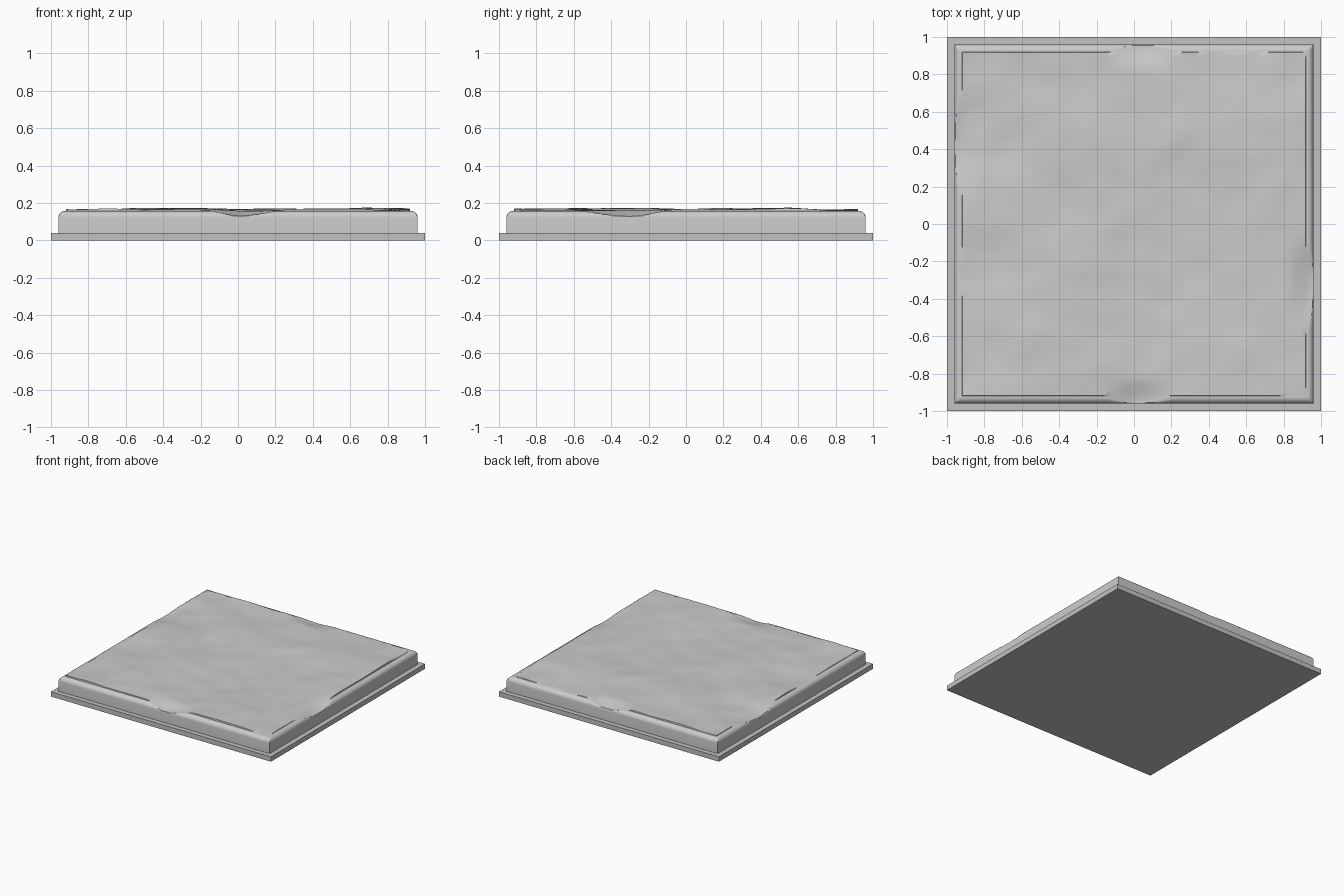
import bpy
import bmesh
import math
from mathutils import Vector, noise

cube = bpy.data.objects.get("Cube")
if cube:
    bpy.data.objects.remove(cube, do_unlink=True)

HALF = 0.96       # half width of the slab
BASE_TOP = 0.04   # thickness of the base plate
ROUND = 0.035     # radius of the slab's rounded rim
RIM_TOP = 0.157
LIP = 0.04        # distance from the slab's side to the worn surface


def material(name, grey):
    mat = bpy.data.materials.new(name)
    mat.use_nodes = True
    color = (grey, grey, grey, 1)
    mat.diffuse_color = color
    mat.node_tree.nodes["Principled BSDF"].inputs["Base Color"].default_value = color
    return mat


def add_object(name, bm, mat):
    bmesh.ops.recalc_face_normals(bm, faces=bm.faces)
    mesh = bpy.data.meshes.new(name)
    bm.to_mesh(mesh)
    bm.free()
    mesh.materials.append(mat)
    obj = bpy.data.objects.new(name, mesh)
    bpy.context.collection.objects.link(obj)
    return obj


def dip(along, inward, center, half_length, depth):
    """Worn hollow at the rim that fades towards the middle."""
    t = abs(along - center) / half_length
    if t >= 1 or inward >= 0.16:
        return 0
    fade = 0.5 + 0.5 * math.cos(math.pi * inward / 0.16)
    return depth * fade * (0.5 + 0.5 * math.cos(math.pi * t))


def worn_height(x, y):
    wave = noise.noise(Vector((x * 2.6, y * 2.6, 0.7)))
    wave += 0.35 * noise.noise(Vector((x * 6, y * 6, 3.1)))
    z = 0.163 + max(-0.010, min(0.014, 0.016 * wave))
    z -= dip(x, HALF + y, 0.03, 0.24, 0.034)
    z -= dip(x, HALF - y, 0.04, 0.24, 0.032)
    z -= dip(y, HALF - x, -0.34, 0.30, 0.040)
    z -= dip(y, HALF + x, 0.35, 0.38, 0.030)
    return z


def slab_height(x, y):
    d = HALF - max(abs(x), abs(y))
    z = worn_height(x, y)
    if d > LIP + 0.0005:
        return z
    k = max(0, ROUND - d)
    rim = RIM_TOP - ROUND + math.sqrt(max(0, ROUND ** 2 - k ** 2))
    return min(rim, z)


# Base plate
bm = bmesh.new()
bmesh.ops.create_cube(bm, size=1)
for v in bm.verts:
    v.co = Vector((v.co.x * 2, v.co.y * 2, (v.co.z + 0.5) * BASE_TOP))
add_object("base_plate", bm, material("base grey", 0.54))

# Worn stone slab: a grid that is finer along the rounded rim
rim_steps = [ROUND * (1 - math.cos(math.pi / 2 * i / 6)) for i in range(7)]
edge = [-HALF + d for d in rim_steps + [LIP, LIP + 0.002]]
inner = HALF - LIP - 0.002
count = 76
middle = [-inner + 2 * inner * i / count for i in range(1, count)]
axis = edge + middle + [-c for c in reversed(edge)]

bm = bmesh.new()
rows = [[bm.verts.new((x, y, slab_height(x, y))) for x in axis] for y in axis]
for low, high in zip(rows, rows[1:]):
    for i in range(len(axis) - 1):
        bm.faces.new((low[i], low[i + 1], high[i + 1], high[i]))
border = [e for e in bm.edges if e.is_boundary]
result = bmesh.ops.extrude_edge_only(bm, edges=border)
for item in result["geom"]:
    if isinstance(item, bmesh.types.BMVert):
        item.co.z = BASE_TOP
slab = add_object("stone_slab", bm, material("stone grey", 0.6))

# Smooth shading with sharp corners and lips
bpy.ops.object.select_all(action="DESELECT")
slab.select_set(True)
bpy.context.view_layer.objects.active = slab
bpy.ops.object.shade_smooth_by_angle(angle=math.radians(35))
